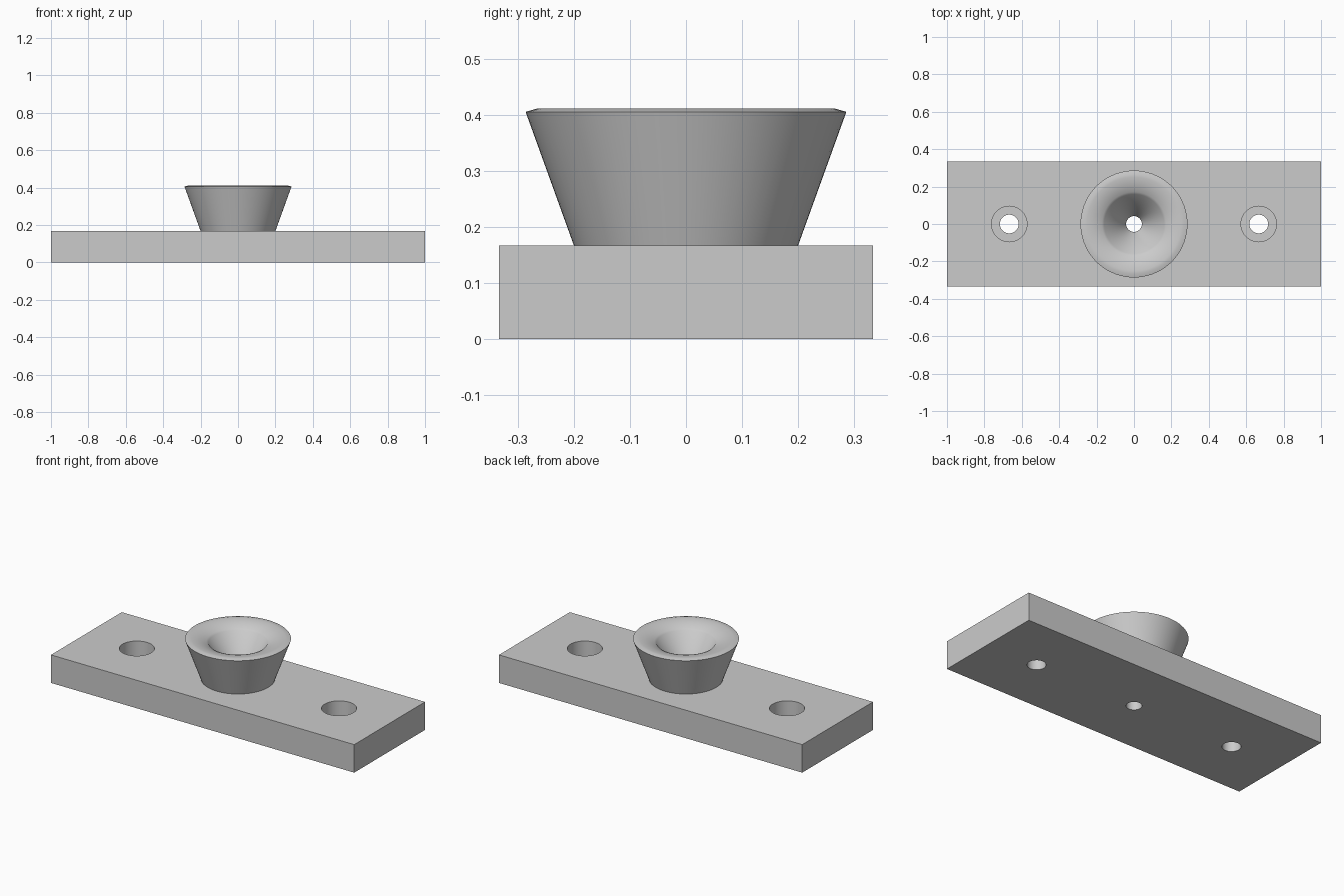
import bpy, bmesh
from math import radians, sin, cos, pi

if "Cube" in bpy.data.objects:
    bpy.data.objects.remove(bpy.data.objects["Cube"])

# Single plain grey
grey = bpy.data.materials.new("plain_grey")
grey.use_nodes = True
colour = (0.6, 0.6, 0.6, 1)
grey.diffuse_color = colour
grey.node_tree.nodes["Principled BSDF"].inputs["Base Color"].default_value = colour

LENGTH, DEPTH, THICK = 2.0, 0.667, 0.167
BORE = 0.042


def make_object(name, bm):
    bmesh.ops.recalc_face_normals(bm, faces=bm.faces)
    mesh = bpy.data.meshes.new(name)
    bm.to_mesh(mesh)
    bm.free()
    mesh.materials.append(grey)
    ob = bpy.data.objects.new(name, mesh)
    bpy.context.collection.objects.link(ob)
    return ob


def lathe(name, profile, x=0, steps=72, closed=False):
    """Revolve (radius, z) points about the z axis; closed adds end caps."""
    bm = bmesh.new()
    rings = [[bm.verts.new((x + r * cos(2 * pi * i / steps),
                            r * sin(2 * pi * i / steps), z))
              for i in range(steps)] for r, z in profile]
    for a, b in zip(rings, rings[1:]):
        for i in range(steps):
            j = (i + 1) % steps
            bm.faces.new((a[i], a[j], b[j], b[i]))
    if closed:
        bm.faces.new(rings[0])
        bm.faces.new(rings[-1])
    return make_object(name, bm)


def smooth(ob, angle=32):
    for p in ob.data.polygons:
        p.use_smooth = True
    ob.data.set_sharp_from_angle(angle=radians(angle))


# Base plate
bm = bmesh.new()
bmesh.ops.create_cube(bm, size=1)
bmesh.ops.scale(bm, vec=(LENGTH, DEPTH, THICK), verts=bm.verts)
bmesh.ops.translate(bm, vec=(0, 0, THICK / 2), verts=bm.verts)
plate = make_object("base_plate", bm)

# Counterbored screw holes and the centre bore
ledge = THICK - 0.092
screw = [(0.05, -0.1), (0.05, ledge), (0.095, ledge), (0.095, 0.3)]
cutters = [lathe("screw_hole_cutter", screw, x, closed=True) for x in (-0.667, 0.667)]
cutters.append(lathe("bore_cutter", [(BORE, -0.1), (BORE, 0.3)], closed=True))
bpy.context.view_layer.objects.active = plate
for cutter in cutters:
    cutter.hide_render = True
    mod = plate.modifiers.new("hole", "BOOLEAN")
    mod.operation, mod.solver, mod.object = "DIFFERENCE", "EXACT", cutter
    bpy.ops.object.modifier_apply(modifier=mod.name)
for cutter in cutters:
    bpy.data.objects.remove(cutter)
smooth(plate)

# Flared post with a rolled lip running into a conical funnel
TOP, LIP, ROLL = 0.411, 0.265, 0.2
lip = [(LIP - ROLL * sin(radians(a)), TOP - ROLL * (1 - cos(radians(a))))
       for a in range(0, 33, 4)]
post = lathe("funnel_post", [(0.2, THICK), (0.286, 0.405)] + lip + [(BORE, THICK)])
smooth(post)
